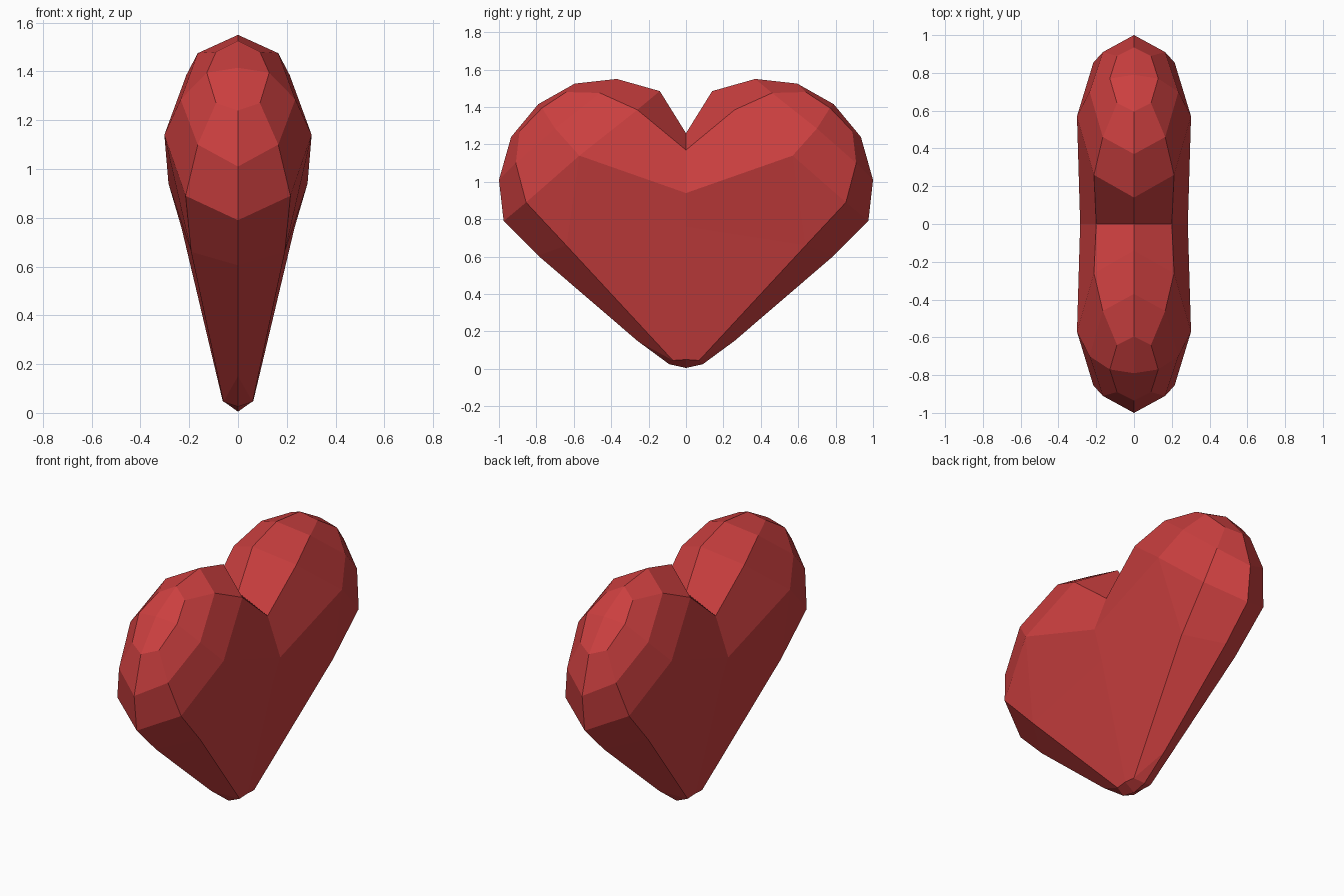
import bpy
import bmesh

if "Cube" in bpy.data.objects:
    bpy.data.objects.remove(bpy.data.objects["Cube"])

# Heart outline in the x = 0 plane (y, z), from top notch to bottom tip
outline = [(0, 1.26), (.14, 1.485), (.37, 1.55), (.595, 1.525), (.79, 1.415),
           (.935, 1.24), (1, 1.01), (.975, .79), (.79, .605), (.26, .15),
           (.09, .025), (0, .005)]

# Bevel ring and raised cheek points (x, y, z)
points = {
    "R0": (.2, 0, 1.17), "R1": (.212, .26, 1.385), "R2": (.165, .46, 1.475),
    "R3": (.09, .64, 1.48), "R4": (.128, .77, 1.395), "R5": (.09, .89, 1.27),
    "R6": (.165, .91, 1.1), "R7": (.215, .855, .89), "R8": (.192, .64, .66),
    "R9": (.06, .07, .045), "R10": (.063, 0, .05),
    "lobe": (.235, .7, 1.285), "cheek": (.302, .57, 1.14),
    "mid": (.285, 0, .94), "low": (.232, 0, .76),
}
for i, (y, z) in enumerate(outline):
    points[f"O{i}"] = (0, y, z)

# Rim faces between outline and ring, then the cheek faces
faces = [(f"O{i}", f"O{i + 1}", f"R{i + 1}", f"R{i}") for i in range(8)]
faces += [
    ("O8", "O9", "R9", "R8"), ("O9", "O10", "R9"), ("O10", "O11", "R10", "R9"),
    ("R1", "R2", "lobe", "cheek"), ("R2", "R3", "R4", "lobe"),
    ("R4", "R5", "R6", "lobe"), ("R6", "R7", "cheek", "lobe"),
    ("R0", "R1", "cheek", "mid"), ("cheek", "R7", "R8"),
    ("mid", "cheek", "R8", "low"), ("low", "R8", "R9", "R10"),
]

# Build one quarter four times, mirrored across x and y, and weld it
bm = bmesh.new()
for sx in (1, -1):
    for sy in (1, -1):
        v = {n: bm.verts.new((sx * x, sy * y, z)) for n, (x, y, z) in points.items()}
        for f in faces:
            bm.faces.new([v[n] for n in f])
bmesh.ops.remove_doubles(bm, verts=bm.verts[:], dist=0.0005)
bmesh.ops.recalc_face_normals(bm, faces=bm.faces[:])
mesh = bpy.data.meshes.new("heart")
bm.to_mesh(mesh)
bm.free()

# Heart object with red material
heart = bpy.data.objects.new("heart", mesh)
bpy.context.collection.objects.link(heart)
red = bpy.data.materials.new("red")
red.diffuse_color = (.6, .05, .05, 1)
red.use_nodes = True
red.node_tree.nodes["Principled BSDF"].inputs["Base Color"].default_value = red.diffuse_color
mesh.materials.append(red)
